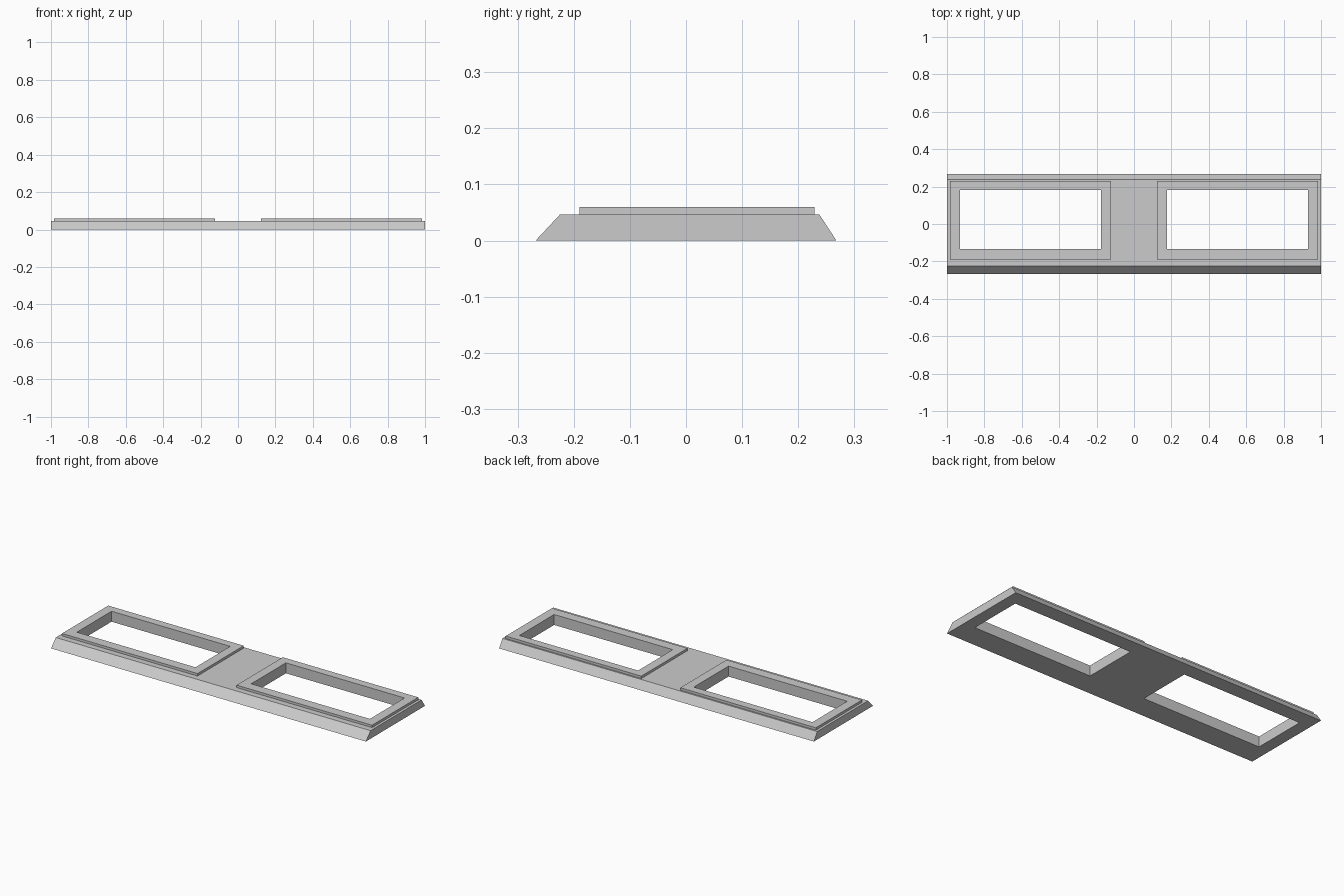
import bpy
import bmesh

cube = bpy.data.objects.get("Cube")
if cube:
    bpy.data.objects.remove(cube, do_unlink=True)

grey = bpy.data.materials.new("plain grey")
grey.use_nodes = True
colour = (0.6, 0.6, 0.6, 1)
grey.diffuse_color = colour
grey.node_tree.nodes["Principled BSDF"].inputs["Base Color"].default_value = colour

# Shared dimensions: window opening and slab heights
HOLE_IN, HOLE_OUT = 0.177, 0.931
HOLE_FRONT, HOLE_BACK = -0.133, 0.182
PLATE_TOP, FRAME_TOP = 0.046, 0.06


def slab(name, xs, ys, top_ys, z0, z1, holes):
    """Solid slab on a grid of cells, with through holes at the given cells."""
    bm = bmesh.new()
    bottom = [[bm.verts.new((x, y, z0)) for y in ys] for x in xs]
    top = [[bm.verts.new((x, y, z1)) for y in top_ys] for x in xs]
    for i in range(len(xs) - 1):
        for j in range(len(ys) - 1):
            if (i, j) not in holes:
                corners = [(i, j), (i + 1, j), (i + 1, j + 1), (i, j + 1)]
                bm.faces.new([top[a][b] for a, b in corners])
                bm.faces.new([bottom[a][b] for a, b in reversed(corners)])
    # Walls along every open edge of the top
    above = {bottom[i][j]: top[i][j] for i in range(len(xs)) for j in range(len(ys))}
    for edge in [e for e in bm.edges if e.is_boundary and e.verts[0] in above]:
        a, b = edge.verts
        bm.faces.new((a, b, above[b], above[a]))
    bmesh.ops.recalc_face_normals(bm, faces=bm.faces[:])
    mesh = bpy.data.meshes.new(name)
    bm.to_mesh(mesh)
    bm.free()
    mesh.materials.append(grey)
    obj = bpy.data.objects.new(name, mesh)
    bpy.context.collection.objects.link(obj)
    return obj


# Base plate with sloped front and back edges and two windows
slab("base_plate",
     [-1, -HOLE_OUT, -HOLE_IN, HOLE_IN, HOLE_OUT, 1],
     [-0.268, HOLE_FRONT, HOLE_BACK, 0.268],
     [-0.225, HOLE_FRONT, HOLE_BACK, 0.238],
     0, PLATE_TOP, {(1, 1), (3, 1)})

# Raised rim around each window
rim_ys = [-0.19, HOLE_FRONT, HOLE_BACK, 0.229]
for side, name in ((1, "left_window_rim"), (-1, "right_window_rim")):
    rim_xs = sorted(side * x for x in (0.124, HOLE_IN, HOLE_OUT, 0.985))
    slab(name, rim_xs, rim_ys, rim_ys, PLATE_TOP, FRAME_TOP, {(1, 1)})
